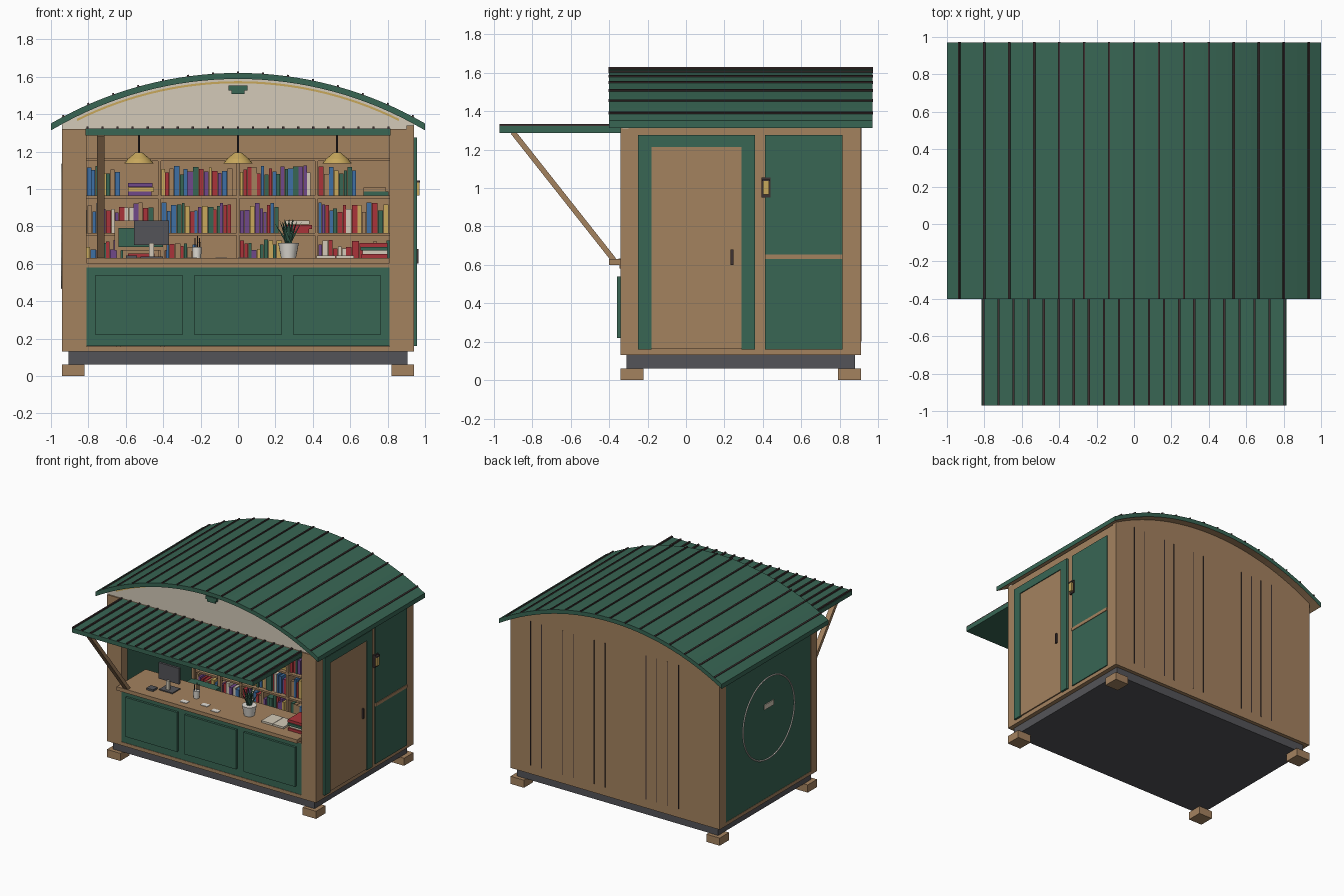
import bpy, bmesh, math, random
from mathutils import Matrix, Vector

if "Cube" in bpy.data.objects:
    bpy.data.objects.remove(bpy.data.objects["Cube"])

random.seed(7)


def mat(name, r, g, b):
    m = bpy.data.materials.new(name)
    lin = lambda c: ((c / 255 + 0.055) / 1.055) ** 2.4
    m.diffuse_color = (lin(r), lin(g), lin(b), 1)
    m.use_nodes = True
    m.node_tree.nodes["Principled BSDF"].inputs["Base Color"].default_value = m.diffuse_color
    return m


GREEN = mat("deep green", 56, 102, 84)
WOOD = mat("warm wood", 164, 130, 95)
CHAR = mat("charcoal", 84, 84, 88)
SEAM = mat("dark seam", 62, 50, 50)
GOLD = mat("brass", 200, 168, 92)
CREAM = mat("cream", 212, 202, 184)
RED = mat("red", 170, 52, 58)
BLUE = mat("blue", 62, 112, 165)
PURPLE = mat("purple", 112, 72, 138)
WHITE = mat("white", 226, 222, 214)


def finish(name, bm, m, smooth=False):
    bmesh.ops.recalc_face_normals(bm, faces=bm.faces)
    me = bpy.data.meshes.new(name)
    bm.to_mesh(me)
    bm.free()
    me.materials.append(m)
    o = bpy.data.objects.new(name, me)
    bpy.context.collection.objects.link(o)
    if smooth:
        bpy.ops.object.select_all(action='DESELECT')
        o.select_set(True)
        bpy.context.view_layer.objects.active = o
        bpy.ops.object.shade_smooth_by_angle()
    return o


def boxes(name, m, *items):
    """Each item is x0, x1, y0, y1, z0, z1."""
    bm = bmesh.new()
    for x0, x1, y0, y1, z0, z1 in items:
        M = Matrix.Translation(((x0 + x1) / 2, (y0 + y1) / 2, (z0 + z1) / 2))
        bmesh.ops.create_cube(bm, size=1, matrix=M @ Matrix.Diagonal((x1 - x0, y1 - y0, z1 - z0, 1)))
    return finish(name, bm, m)


def prisms(name, m, profiles, y0, y1):
    """Extrude xz outlines along y."""
    bm = bmesh.new()
    for pts in profiles:
        f = bm.faces.new([bm.verts.new((x, y0, z)) for x, z in pts])
        ext = bmesh.ops.extrude_face_region(bm, geom=[f])["geom"]
        bmesh.ops.translate(bm, vec=(0, y1 - y0, 0), verts=[v for v in ext if isinstance(v, bmesh.types.BMVert)])
    return finish(name, bm, m)


def cones(name, m, items, sides=20):
    """Each item is x, y, z0, z1, r0, r1."""
    bm = bmesh.new()
    for x, y, z0, z1, r0, r1 in items:
        bmesh.ops.create_cone(bm, cap_ends=True, segments=sides, radius1=r0, radius2=r1, depth=z1 - z0,
                              matrix=Matrix.Translation((x, y, (z0 + z1) / 2)))
    return finish(name, bm, m, True)


# Arched roof geometry
R, CZ = 1.987, -0.367


def arc(r, half, n=32):
    return [(x, CZ + math.sqrt(r * r - x * x)) for x in [half * (2 * i / n - 1) for i in range(n + 1)]]


def band(r0, r1, half):
    return arc(r1, half) + arc(r0, half)[::-1]


roof = prisms("roof", GREEN, [band(R - 0.032, R, 1.0)], -0.40, 0.97)
roof.data.materials.append(WOOD)
for p in roof.data.polygons:
    if p.normal.z < -0.5:
        p.material_index = 1
ribs = []
for i in range(15):
    a = math.asin((-0.933 + i * 0.1333) / R)
    w = 0.0055 / R
    ribs.append([(r * math.sin(t), CZ + r * math.cos(t)) for r, t in
                 ((R - 0.004, a - w), (R + 0.008, a - w), (R + 0.008, a + w), (R - 0.004, a + w))])
prisms("roof_ribs", SEAM, ribs, -0.402, 0.972)

# Base
boxes("feet", WOOD, *[(min(a, b), max(a, b), y, y + 0.12, 0, 0.062)
                      for a, b in ((0.82, 0.94), (-0.94, -0.82)) for y in (-0.34, 0.79)])
boxes("chassis", CHAR, (-0.905, 0.905, -0.31, 0.88, 0.062, 0.13))
boxes("floor", WOOD, (-0.94, 0.94, -0.34, 0.91, 0.13, 0.158))

# Walls, posts and gables
prisms("back_wall", WOOD, [arc(R - 0.03, 0.94) + [(0.94, 0.13), (-0.94, 0.13)]], 0.87, 0.91)
boxes("back_seams", SEAM, *[(x - 0.003, x + 0.003, 0.909, 0.9125, 0.2, 1.37) for x in
                            (0.76, 0.66, 0.47, 0.375, 0.19, 0.09, -0.28, -0.375, -0.47, -0.57)])
prisms("front_gable", CREAM, [arc(R - 0.03, 0.94) + [(0.94, 1.31), (-0.94, 1.31)]], -0.33, -0.30)
prisms("gable_trim", GOLD, [band(1.932, 1.943, 0.86)], -0.338, -0.329)
boxes("gable_emblem", GREEN, (-0.05, 0.05, -0.345, -0.329, 1.525, 1.552), (-0.035, 0.035, -0.345, -0.329, 1.508, 1.53))
boxes("corner_posts", WOOD, (-0.94, -0.81, -0.34, -0.26, 0.13, 1.32), (0.81, 0.94, -0.34, -0.26, 0.13, 1.32),
      (-0.94, -0.86, 0.83, 0.91, 0.13, 1.32))
boxes("front_header", WOOD, (-0.81, 0.81, -0.34, -0.29, 1.285, 1.32))
boxes("right_wall", WOOD, (0.90, 0.94, -0.34, 0.91, 0.13, 1.34))
boxes("left_wall", GREEN, (-0.938, -0.90, -0.27, 0.84, 0.158, 1.34))

# Right side: door, panels, lamp
boxes("door_frame", GREEN, (0.935, 0.957, -0.25, -0.18, 0.16, 1.275), (0.935, 0.957, 0.29, 0.36, 0.16, 1.275),
      (0.935, 0.957, -0.18, 0.29, 1.212, 1.275))
boxes("door", WOOD, (0.935, 0.950, -0.18, 0.29, 0.165, 1.212))
boxes("door_handle", SEAM, (0.95, 0.964, 0.232, 0.246, 0.6, 0.68))
boxes("side_panels", GREEN, (0.935, 0.948, 0.41, 0.815, 0.16, 0.63), (0.935, 0.948, 0.41, 0.815, 0.655, 1.275))
boxes("side_rail", WOOD, (0.935, 0.953, 0.41, 0.815, 0.63, 0.655))
boxes("lamp_bracket", SEAM, (0.94, 0.955, 0.392, 0.44, 0.95, 1.055), (0.95, 0.972, 0.395, 0.437, 1.035, 1.045))
boxes("lamp_glass", GOLD, (0.955, 0.97, 0.4, 0.432, 0.965, 1.035))

# Left side: ring sign
bpy.ops.mesh.primitive_torus_add(location=(-0.94, 0.28, 0.80), rotation=(0, math.pi / 2, 0), major_radius=0.33,
                                 minor_radius=0.006, major_segments=48, minor_segments=6)
ring = bpy.context.object
ring.name = "sign_ring"
ring.data.materials.append(WHITE)
boxes("sign_plate", CREAM, (-0.945, -0.937, 0.22, 0.34, 0.885, 0.925))

# Front counter
boxes("front_panel", GREEN, (-0.81, 0.81, -0.34, -0.30, 0.16, 0.58))
boxes("raised_panels", GREEN, *[(x - 0.232, x + 0.232, -0.358, -0.33, 0.22, 0.54) for x in (-0.53, 0, 0.53)])
boxes("counter_rail", WOOD, (-0.81, 0.81, -0.345, -0.30, 0.58, 0.602))
boxes("counter_top", WOOD, (-0.81, 0.81, -0.40, -0.03, 0.60, 0.63))

# Awning and brace
boxes("awning", GREEN, (-0.815, 0.815, -0.97, -0.34, 1.287, 1.322))
boxes("awning_ribs", SEAM, *[(x - 0.006, x + 0.006, -0.971, -0.34, 1.32, 1.333)
                             for x in [-0.805 + i * 0.0805 for i in range(21)]])
a, b = Vector((-0.733, -0.90, 1.29)), Vector((-0.733, -0.375, 0.625))
brace = boxes("awning_brace", WOOD, (-0.02, 0.02, -0.014, 0.014, -(a - b).length / 2, (a - b).length / 2))
brace.location = (a + b) / 2
brace.rotation_euler = (-math.atan2(b.y - a.y, b.z - a.z) + math.pi, 0, 0)

# Bookcase
SH = (0.158, 0.35, 0.55, 0.75, 0.95, 1.15)
boxes("shelves", WOOD, *[(-0.84, 0.84, 0.63, 0.87, z, z + 0.014) for z in SH])
boxes("shelf_dividers", WOOD, *[(x - 0.008, x + 0.008, 0.63, 0.87, 0.158, 1.16) for x in (-0.84, -0.42, 0, 0.42, 0.84)])
books = {}
tones = [RED, BLUE, GREEN, PURPLE, GOLD, CREAM, RED, GREEN, BLUE, PURPLE, WOOD]
for z in SH[:-1]:
    z += 0.014
    for bx in (-0.83, -0.41, 0.01, 0.43):
        x, end = bx, bx + (0.40 if random.random() < 0.6 else 0.23)
        while x < end - 0.03:
            w = random.uniform(0.017, 0.032)
            books.setdefault(random.choice(tones), []).append(
                (x, x + w - 0.002, random.uniform(0.65, 0.67), 0.83, z, z + random.uniform(0.11, 0.165)))
            x += w
        if end < bx + 0.3:  # flat stack fills the rest of the bay
            for k in range(random.randint(2, 4)):
                books.setdefault(random.choice(tones), []).append(
                    (end + 0.012, end + random.uniform(0.13, 0.16), 0.66, 0.83, z + k * 0.023, z + k * 0.023 + 0.021))
for m, items in books.items():
    boxes(m.name.replace(" ", "_") + "_books", m, *items)

# Pendant lamps
LX = (-0.53, 0, 0.53)
cones("pendant_shades", GOLD, [(x, 0.0, 1.135, 1.16, 0.08, 0.06) for x in LX] +
      [(x, 0.0, 1.16, 1.195, 0.06, 0.018) for x in LX])
cones("pendant_rods", SEAM, [(x, 0.0, 1.19, 1.30, 0.005, 0.005) for x in LX], 8)
boxes("pendant_beam", WOOD, (-0.9, 0.9, -0.02, 0.02, 1.30, 1.335))

# Chair behind the counter
boxes("chair_cushions", GREEN, (-0.64, -0.40, 0.30, 0.33, 0.69, 0.79), (-0.65, -0.39, 0.08, 0.34, 0.42, 0.46))
boxes("chair_frame", WOOD, (-0.66, -0.38, 0.33, 0.35, 0.67, 0.83),
      *[(x, x + 0.025, y, y + 0.025, 0.15, h) for x in (-0.65, -0.415) for y, h in ((0.09, 0.42), (0.33, 0.68))])

# Counter items
boxes("monitor", CHAR, (-0.555, -0.37, -0.23, -0.21, 0.70, 0.83), (-0.52, -0.40, -0.27, -0.17, 0.63, 0.638),
      (-0.60, -0.54, -0.32, -0.26, 0.63, 0.645))
boxes("monitor_stand", CREAM, (-0.475, -0.45, -0.245, -0.225, 0.638, 0.71))
cones("pots", WHITE, [(-0.22, -0.22, 0.63, 0.69, 0.022, 0.026), (0.27, -0.24, 0.63, 0.71, 0.04, 0.055)])
boxes("pens", SEAM, *[(-0.22 + d, -0.215 + d, -0.22 + d, -0.215 + d, 0.68, 0.75 - abs(d)) for d in (-0.012, 0, 0.012)])
bm = bmesh.new()
for i in range(10):  # pointed leaves fanning out of the pot
    t, tilt = i * 2.4, 0.15 + 0.05 * i
    M = Matrix.Translation((0.27, -0.24, 0.70)) @ Matrix.Rotation(t, 4, 'Z') @ Matrix.Rotation(tilt, 4, 'Y')
    bmesh.ops.create_cone(bm, cap_ends=True, segments=4, radius1=0.016, radius2=0.001, depth=0.14,
                          matrix=M @ Matrix.Translation((0, 0, 0.07)) @ Matrix.Diagonal((0.5, 1.3, 1, 1)))
finish("plant_leaves", bm, GREEN)
boxes("cards", WHITE, *[(x, x + 0.06, y, y + 0.04, 0.63, 0.634) for x, y in ((-0.28, -0.35), (-0.12, -0.31), (0.0, -0.35))])
boxes("open_book", CREAM, (0.42, 0.52, -0.30, -0.16, 0.63, 0.645), (0.523, 0.62, -0.30, -0.16, 0.63, 0.645))
boxes("red_stack", RED, (0.66, 0.80, -0.30, -0.12, 0.63, 0.652), (0.65, 0.80, -0.29, -0.13, 0.69, 0.712))
boxes("cream_stack", CREAM, (0.665, 0.80, -0.29, -0.12, 0.652, 0.67))
boxes("green_stack", GREEN, (0.655, 0.80, -0.30, -0.12, 0.67, 0.69))
